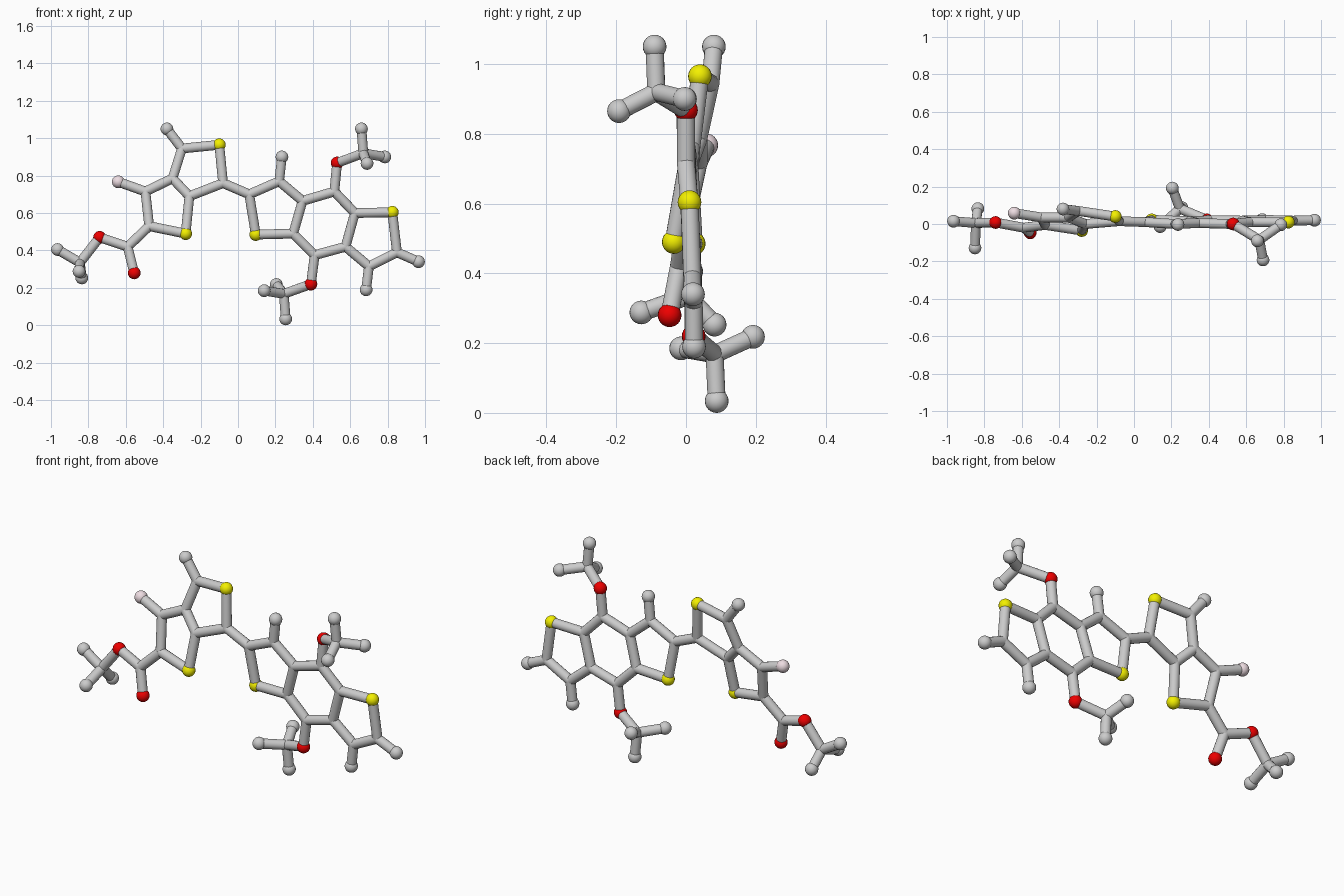
import bpy
from mathutils import Vector

if "Cube" in bpy.data.objects:
    bpy.data.objects.remove(bpy.data.objects["Cube"])

R_ATOM, R_BOND = 0.034, 0.026


def material(name, rgb):
    m = bpy.data.materials.new(name)
    m.diffuse_color = (*rgb, 1)
    m.use_nodes = True
    m.node_tree.nodes["Principled BSDF"].inputs["Base Color"].default_value = m.diffuse_color
    return m


KINDS = {"S": ("sulfur", material("yellow", (0.9, 0.87, 0.0))),
         "O": ("oxygen", material("red", (0.85, 0.0, 0.0))),
         "F": ("fluorine", material("pale_pink", (0.85, 0.72, 0.76))),
         "T": ("end_ball", None),      # visible chain end
         "C": ("joint", None)}         # inner carbon, flush with the bonds


def ball(key, p):
    kind, mat = KINDS[key[0]]
    r = R_BOND if key[0] == "C" else R_ATOM
    bpy.ops.mesh.primitive_uv_sphere_add(segments=20, ring_count=12, radius=r, location=p)
    ob = bpy.context.object
    ob.name = kind
    if mat:
        ob.data.materials.append(mat)
    bpy.ops.object.shade_smooth_by_angle()


def bond(a, b):
    a, b = Vector(a), Vector(b)
    d = b - a
    bpy.ops.mesh.primitive_cylinder_add(vertices=16, radius=R_BOND, depth=d.length,
                                        location=(a + b) / 2,
                                        rotation=d.to_track_quat("Z", "Y").to_euler())
    bpy.context.object.name = "bond"
    bpy.ops.object.shade_smooth_by_angle()


def build(atoms, chains):
    for key, p in atoms.items():
        ball(key, p)
    for chain in chains:
        keys = chain.split()
        for a, b in zip(keys, keys[1:]):
            bond(atoms[a], atoms[b])


def branch(root, centre, tips):
    # three-armed end group hanging from an oxygen
    ball("C", centre)
    bond(root, centre)
    for t in tips:
        ball("T", t)
        bond(centre, t)


# Left pair of fused rings with its side arm
left = {
    "T1": (-0.38, 0.08, 1.05), "C2": (-0.30, 0.07, 0.945), "S1": (-0.10, 0.04, 0.965),
    "C3": (-0.08, 0.015, 0.76), "C4": (-0.26, 0.00, 0.69), "C5": (-0.35, 0.035, 0.785),
    "C6": (-0.495, 0.035, 0.715), "F1": (-0.64, 0.058, 0.767), "C7": (-0.475, -0.005, 0.53),
    "S2": (-0.28, -0.035, 0.49), "C8": (-0.59, -0.02, 0.42), "O1": (-0.555, -0.047, 0.28),
    "O2": (-0.74, 0.008, 0.47)}
build(left, ["T1 C2 S1 C3 C4 C5 C2", "C5 C6 C7 S2 C4", "C6 F1", "C7 C8 O1", "C8 O2"])

# Right triple of fused rings
right = {
    "C1": (0.06, 0.01, 0.70), "C2": (0.22, 0.00, 0.77), "T1": (0.235, -0.003, 0.90),
    "S1": (0.095, 0.022, 0.485), "C3": (0.345, 0.005, 0.665), "C4": (0.295, 0.015, 0.49),
    "C5": (0.515, 0.00, 0.715), "O1": (0.53, 0.00, 0.868), "C6": (0.625, 0.01, 0.60),
    "S2": (0.825, 0.01, 0.604), "C7": (0.85, 0.018, 0.39), "T2": (0.965, 0.02, 0.34),
    "C8": (0.70, 0.022, 0.315), "T3": (0.685, 0.023, 0.19), "C9": (0.575, 0.018, 0.42),
    "C10": (0.41, 0.02, 0.375), "O2": (0.39, 0.022, 0.22)}
build(right, ["T1 C2 C1 S1 C4 C3 C2", "C3 C5 C6 C9 C10 C4", "C5 O1", "C10 O2",
              "C6 S2 C7 C8 C9", "C7 T2", "C8 T3"])

# Link between the two ring systems
bond(left["C3"], right["C1"])

# Branched end groups
branch(left["O2"], (-0.845, 0.005, 0.335),
       [(-0.965, 0.015, 0.405), (-0.835, 0.082, 0.253), (-0.85, -0.128, 0.288)])
branch(right["O1"], (0.67, -0.085, 0.92),
       [(0.66, -0.09, 1.05), (0.785, -0.004, 0.90), (0.69, -0.192, 0.865)])
branch(right["O2"], (0.245, 0.082, 0.168),
       [(0.255, 0.088, 0.034), (0.14, -0.014, 0.185), (0.205, 0.192, 0.218)])
